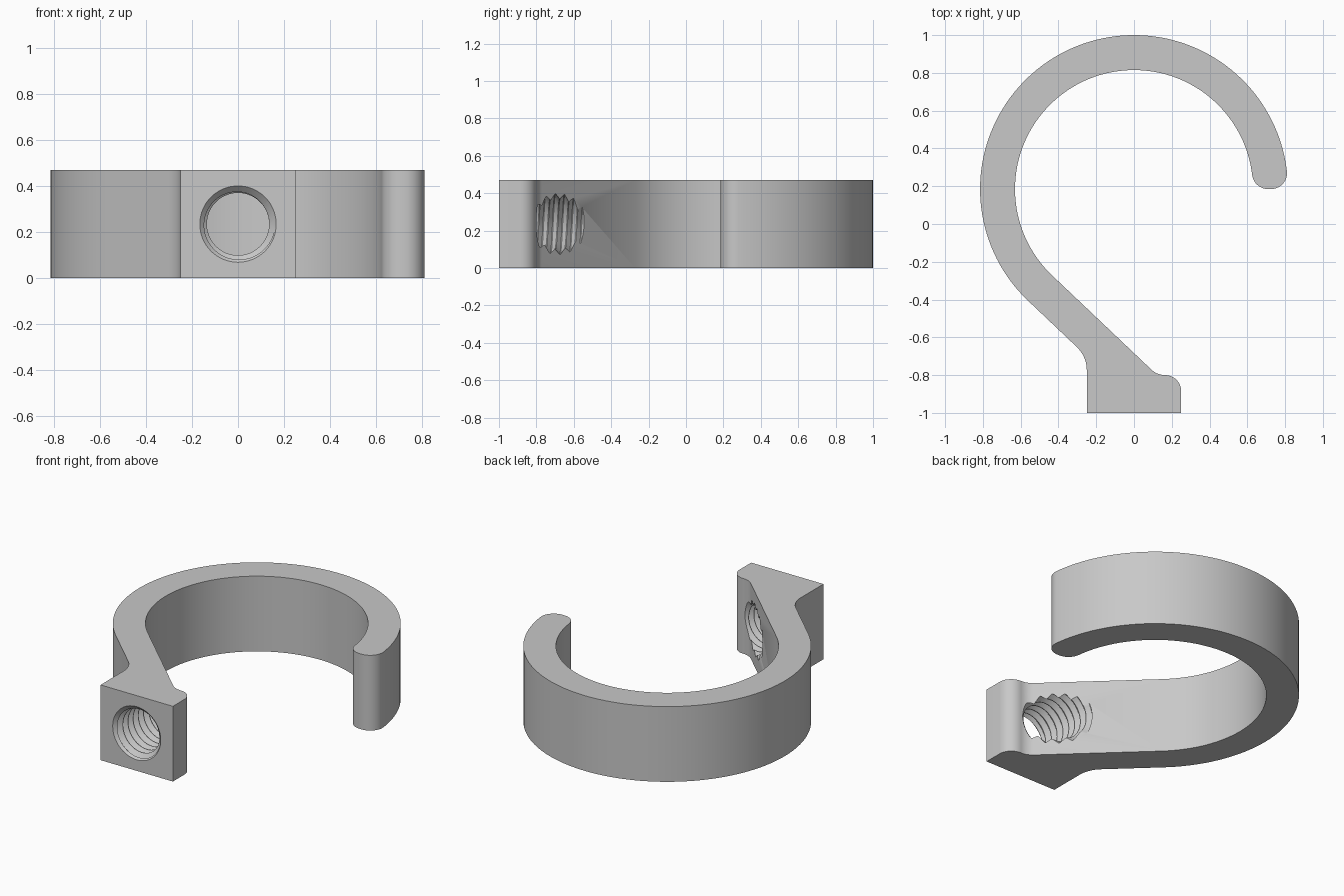
import bpy, bmesh, math
from mathutils import Vector

if "Cube" in bpy.data.objects:
    bpy.data.objects.remove(bpy.data.objects["Cube"])

HEIGHT = 0.47
CENTRE = Vector((0, 0.185))      # centre of the ring
R_OUT, R_IN = 0.815, 0.63
TANGENT = math.radians(226.5)    # where the ring runs into the straight arm
TIP_R = 0.085                    # rounding of the free end

grey = bpy.data.materials.new("grey")
grey.diffuse_color = (0.58, 0.58, 0.58, 1)
grey.use_nodes = True
grey.node_tree.nodes["Principled BSDF"].inputs["Base Color"].default_value = grey.diffuse_color


def arc(c, r, a0, a1, n):
    return [Vector((c[0] + r * math.cos(a0 + (a1 - a0) * i / n),
                    c[1] + r * math.sin(a0 + (a1 - a0) * i / n))) for i in range(n + 1)]


def fillet(a, b, c, r, n=10):
    """Round corner b of the path a-b-c with radius r."""
    a, b, c = Vector(a), Vector(b), Vector(c)
    u, v = (a - b).normalized(), (c - b).normalized()
    half = u.angle(v) / 2
    mid = b + (u + v).normalized() * r / math.sin(half)
    p, q = b + u * r / math.tan(half) - mid, b + v * r / math.tan(half) - mid
    a0 = math.atan2(p.y, p.x)
    turn = math.atan2(p.x * q.y - p.y * q.x, p.dot(q))
    return arc(mid, r, a0, a0 + turn, n)


def arm_y(x, r):
    """Height of the straight arm edge, tangent to the ring of radius r."""
    nx, ny = math.cos(TANGENT), math.sin(TANGENT)
    return (r + CENTRE.y * ny - nx * x) / ny


def make_object(name, bm):
    bmesh.ops.recalc_face_normals(bm, faces=bm.faces)
    mesh = bpy.data.meshes.new(name)
    bm.to_mesh(mesh)
    bm.free()
    mesh.materials.append(grey)
    ob = bpy.data.objects.new(name, mesh)
    bpy.context.collection.objects.link(ob)
    return ob


# Hook outline: outer ring, foot block, inner ring, rounded tip
a_out = math.asin(TIP_R / (R_OUT - TIP_R))
a_in = math.asin(TIP_R / (R_IN + TIP_R))
tip_y = CENTRE.y + TIP_R
tip_out = ((R_OUT - TIP_R) * math.cos(a_out), tip_y)
tip_in = ((R_IN + TIP_R) * math.cos(a_in), tip_y)
x_top = (arm_y(0, R_IN) + 0.80) / (arm_y(0, R_IN) - arm_y(1, R_IN))

outline = arc(CENTRE, R_OUT, a_out, TANGENT, 90)
outline += fillet((-0.5, arm_y(-0.5, R_OUT)), (-0.25, arm_y(-0.25, R_OUT)), (-0.25, -1), 0.17)
outline += [Vector((-0.25, -1)), Vector((0.25, -1))]
outline += fillet((0.25, -1), (0.25, -0.80), (0, -0.80), 0.085)
outline += fillet((0.25, -0.80), (x_top, -0.80), (-0.3, arm_y(-0.3, R_IN)), 0.105)
outline += arc(CENTRE, R_IN, TANGENT, a_in, 90)
outline += arc(tip_in, TIP_R, math.pi + a_in, 1.5 * math.pi, 10)
outline += arc(tip_out, TIP_R, -math.pi / 2, a_out, 12)[:-1]

bm = bmesh.new()
base = bm.faces.new([bm.verts.new((p.x, p.y, 0)) for p in outline])
top = bmesh.ops.extrude_face_region(bm, geom=[base])["geom"]
bmesh.ops.translate(bm, vec=(0, 0, HEIGHT),
                    verts=[g for g in top if isinstance(g, bmesh.types.BMVert)])
hook = make_object("hook", bm)

# Threaded cutter: a helical grid, one turn per pitch
PITCH, MINOR, MAJOR, SEG, TURNS, Y0 = 0.051, 0.1355, 0.162, 48, 13, -1.08
PROFILE = [(0, MINOR), (0.42, MAJOR), (0.5, MAJOR), (0.92, MINOR)]
K = len(PROFILE)
bm = bmesh.new()
grid = []
for j in range(TURNS * K + 1):
    f, r = PROFILE[j % K]
    row = []
    for i in range(SEG):
        t = math.tau * i / SEG
        row.append(bm.verts.new((r * math.sin(t), Y0 + PITCH * (j // K + f + i / SEG),
                                 HEIGHT / 2 + r * math.cos(t))))
    grid.append(row)
rows = len(grid)
for j in range(rows - 1):
    for i in range(SEG - 1):
        bm.faces.new((grid[j][i], grid[j][i + 1], grid[j + 1][i + 1], grid[j + 1][i]))
for j in range(rows - 1 - K):
    bm.faces.new((grid[j][-1], grid[j + K][0], grid[j + K + 1][0], grid[j + 1][-1]))
# end caps, each a fan closing the helix step
start = grid[0] + [grid[j][0] for j in range(K, 0, -1)]
end = grid[-1] + [grid[j][-1] for j in range(rows - 2, rows - 2 - K, -1)]
# the far step runs along the last column, back to the first vertex of the last row
for loop, y in ((start, Y0), (end, Y0 + PITCH * (TURNS + 1))):
    hub = bm.verts.new((0, y, HEIGHT / 2))
    for i, v in enumerate(loop):
        bm.faces.new((hub, v, loop[(i + 1) % len(loop)]))
thread = make_object("thread_cutter", bm)

# Countersink at the mouth of the hole
bm = bmesh.new()
rings = []
for y, r in ((-1.03, 0.196), (-0.97, 0.136)):
    rings.append([bm.verts.new((r * math.sin(math.tau * i / 64), y,
                                HEIGHT / 2 + r * math.cos(math.tau * i / 64))) for i in range(64)])
    bm.faces.new(rings[-1])
for i in range(64):
    k = (i + 1) % 64
    bm.faces.new((rings[0][i], rings[0][k], rings[1][k], rings[1][i]))
countersink = make_object("countersink_cutter", bm)

# Cut the hole, then smooth the curved walls
bpy.context.view_layer.objects.active = hook
hook.select_set(True)
for cutter in (thread, countersink):
    mod = hook.modifiers.new(cutter.name, "BOOLEAN")
    mod.operation, mod.solver, mod.object = "DIFFERENCE", "EXACT", cutter
    bpy.ops.object.modifier_apply(modifier=mod.name)
    bpy.data.objects.remove(cutter)
bpy.ops.object.shade_smooth_by_angle(angle=math.radians(30))
